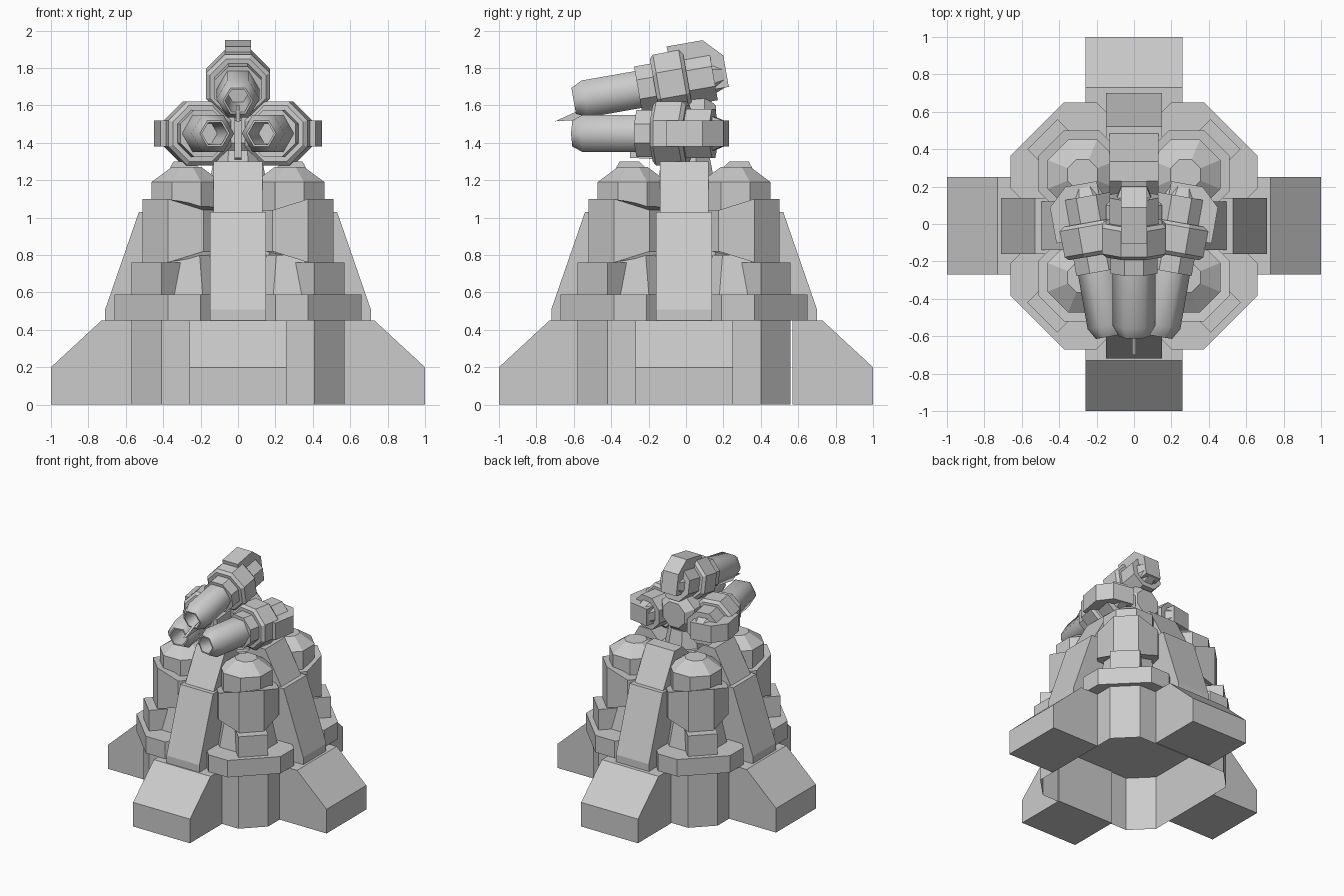
import bpy, bmesh
from math import radians, cos, sin, pi
from mathutils import Matrix, Vector

if "Cube" in bpy.data.objects:
    bpy.data.objects.remove(bpy.data.objects["Cube"])

OFF = Matrix.Translation((0, -0.01, 0))


def loft(name, rings, mat=Matrix(), cap_start=True, cap_end=True, smooth=False):
    """Skin a list of equal-length 3D rings."""
    bm = bmesh.new()
    vs = [[bm.verts.new(mat @ Vector(p)) for p in r] for r in rings]
    n = len(rings[0])
    for a, b in zip(vs, vs[1:]):
        for i in range(n):
            bm.faces.new((a[i], a[(i + 1) % n], b[(i + 1) % n], b[i]))
    if cap_start:
        bm.faces.new(vs[0])
    if cap_end:
        bm.faces.new(vs[-1])
    bmesh.ops.recalc_face_normals(bm, faces=bm.faces)
    me = bpy.data.meshes.new(name)
    bm.to_mesh(me)
    bm.free()
    if smooth:
        me.shade_smooth()
        me.set_sharp_from_angle(angle=radians(62))
    ob = bpy.data.objects.new(name, me)
    bpy.context.collection.objects.link(ob)
    return ob


def plan(pts, z):
    return [(x, y, z) for x, y in pts]


def octagon(cx, cy, ap):
    r = ap / cos(pi / 8)
    return [(cx + r * cos(pi / 8 + i * pi / 4), cy + r * sin(pi / 8 + i * pi / 4)) for i in range(8)]


def plate(name, prof, hw, mat, axis="x"):
    """Extrude a side profile (radius, z) symmetrically by half width hw."""
    if axis == "x":
        rings = [[(r, s, z) for r, z in prof] for s in (-hw, hw)]
    else:
        rings = [[(s, r, z) for r, z in prof] for s in (-hw, hw)]
    return loft(name, rings, mat)


def tube(name, sides, stations, mat, phase, smooth=False):
    """Loft regular polygons along local y; stations are (y, apothem)."""
    rings = []
    for y, ap in stations:
        r = ap / cos(pi / sides)
        rings.append([(r * cos(phase + 2 * pi * i / sides), y,
                       r * sin(phase + 2 * pi * i / sides)) for i in range(sides)])
    return loft(name, rings, mat, smooth=smooth)


# hollow base, open underneath
base = [(.57, .41), (.41, .57), (-.41, .57), (-.57, .41),
        (-.57, -.41), (-.41, -.57), (.41, -.57), (.57, -.41)]
loft("base_shell", [plan(base, 0), plan(base, .45)], OFF, cap_start=False)
# central core
loft("core", [plan(octagon(0, 0, .42), .45), plan(octagon(0, 0, .4), 1.03),
              plan(octagon(0, 0, .22), 1.1), plan(octagon(0, 0, .18), 1.22)], OFF)

ledge = [(.66, .2), (.66, .375), (.375, .66), (.2, .66), (.15, .61), (.15, .3), (.3, .15), (.61, .15)]
block = [(.57, .41), (.41, .57), (.25, .41), (.41, .25)]
drum = octagon(.28, .28, .23)


def drum_ring(z_out, z_in):
    # edges beside the ribs are pinched towards the middle
    return [(x, y, z_out if min(x, y) > .3 else z_in) for x, y in drum]


for k in range(4):
    rot = Matrix.Rotation(k * pi / 2, 4, 'Z')
    m = OFF @ rot
    fm = rot if k % 2 else m
    # foot
    plate(f"foot_{k}", [(.57, 0), (1, 0), (1, .2), (.73, .45), (.57, .45)], .26, fm)
    # leaning ribs
    plate(f"rib_lower_{k}", [(.3, .45), (.71, .45), (.71, .51), (.53, 1.03), (.3, 1.03)], .15, m)
    plate(f"rib_upper_{k}", [(.16, 1.02), (.5, 1.02), (.345, 1.3), (.24, 1.3), (.14, 1.2)], .13, m)
    # corner tower
    loft(f"ledge_{k}", [plan(ledge, .45), plan(ledge, .59)], m)
    loft(f"tower_neck_{k}", [plan(octagon(.28, .28, .22), .59), plan(octagon(.28, .28, .18), .8)], m)
    loft(f"tower_block_{k}", [plan(block, .59), plan(block, .76)], m)
    loft(f"tower_drum_{k}", [drum_ring(.76, .82), drum_ring(1.1, 1.04)], m)
    loft(f"tower_dome_{k}", [plan(octagon(.275, .275, .187), 1.03), plan(octagon(.275, .275, .187), 1.19),
                             plan(octagon(.275, .275, .08), 1.27)], m)

# gun mount
loft("mount_column", [plan(octagon(0, 0, .16), 1.15), plan(octagon(0, 0, .12), 1.36)])
tube("mount_body", 8, [(-.12, .1), (-.08, .15), (.1, .15), (.16, .1)],
     Matrix.Translation((0, 0, 1.5)), pi / 8)
plate("mount_spine", [(-.3, 1.32), (.1, 1.3), (.1, 1.55), (-.3, 1.52)], .02, Matrix(), "y")
# thin blade between the muzzles
plate("blade", [(-.7, 1.515), (-.45, 1.53), (-.45, 1.6), (-.58, 1.57)], .01, Matrix(), "y")


def gun(name, mat, phase):
    tube(name + "_barrel", 6, [(-.36, .05), (-.61, .06), (-.61, .07), (-.55, .1), (-.2, .1)],
         mat, phase, smooth=True)
    tube(name + "_collar_front", 8, [(-.26, .125), (-.16, .125)], mat, pi / 8)
    tube(name + "_collar_main", 8, [(-.17, .15), (-.15, .17), (-.01, .17), (.01, .15)], mat, pi / 8)
    tube(name + "_collar_rear", 8, [(0, .13), (.15, .13)], mat, pi / 8)
    tube(name + "_end_cap", 8, [(.15, .09), (.2, .07)], mat, pi / 8)
    # C-shaped bracket over the outer side and back
    prof = [(-.07, .1), (-.07, .2), (.125, .2), (.22, .1), (.22, -.07), (.13, -.07), (.13, .06), (.09, .1)]
    plate(name + "_bracket", prof, .07, mat, "y")


gun("gun_upper", Matrix.Translation((0, 0, 1.73)) @ Matrix.Rotation(radians(10), 4, 'X'), 0)
for side, s in (("right", 1), ("left", -1)):
    gun("gun_" + side, Matrix.Translation((s * .23, 0, 1.45)) @ Matrix.Rotation(radians(-10 * s), 4, 'Z')
        @ Matrix.Rotation(s * pi / 2, 4, 'Y'), pi / 2)
